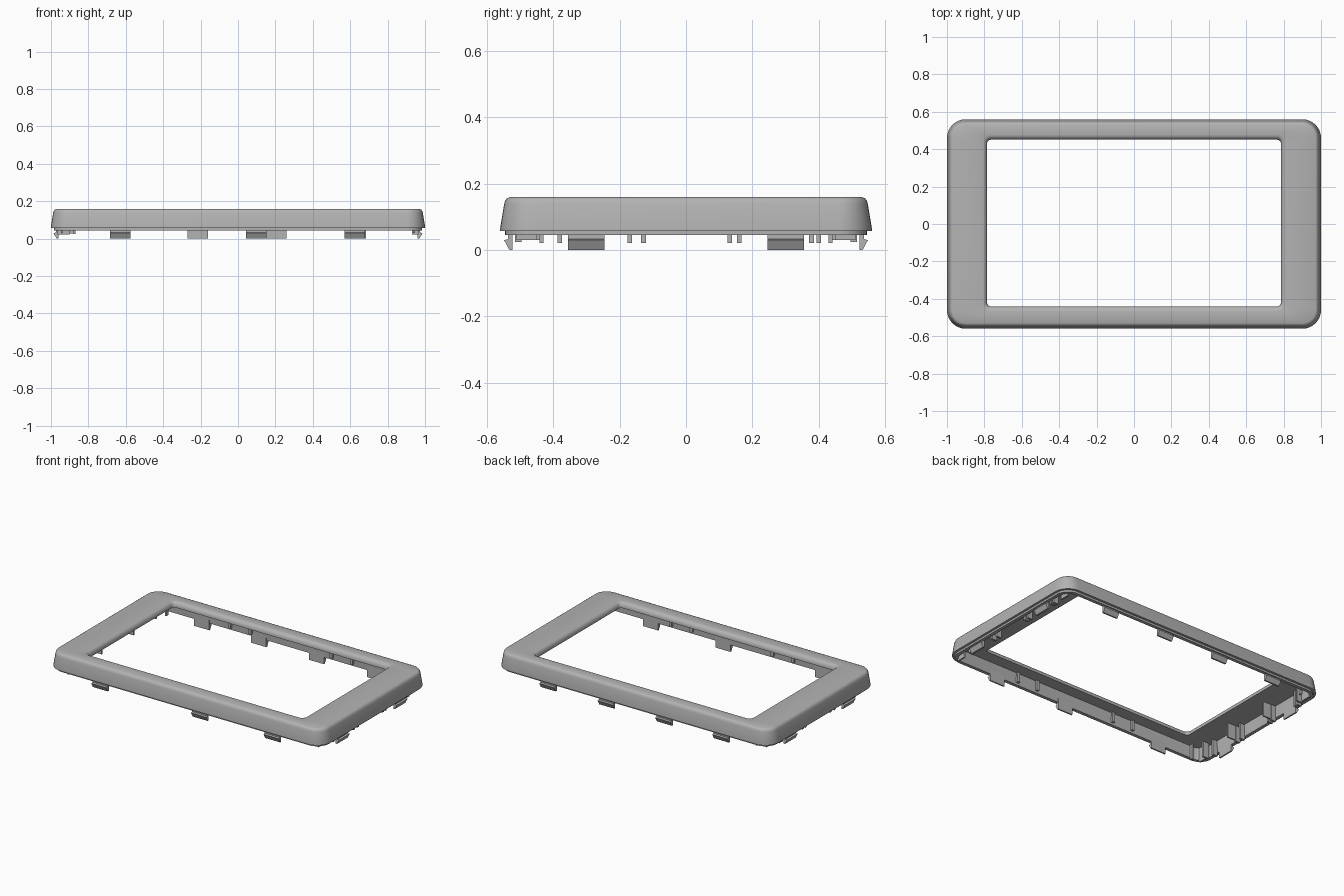
import bpy, bmesh, math
from mathutils import Matrix, Vector

if "Cube" in bpy.data.objects:
    bpy.data.objects.remove(bpy.data.objects["Cube"])

grey = bpy.data.materials.new("plastic grey")
grey.diffuse_color = (0.45, 0.45, 0.45, 1)
grey.use_nodes = True
grey.node_tree.nodes["Principled BSDF"].inputs["Base Color"].default_value = grey.diffuse_color


def finish(name, bm, smooth=False):
    bmesh.ops.recalc_face_normals(bm, faces=bm.faces)
    me = bpy.data.meshes.new(name)
    bm.to_mesh(me)
    bm.free()
    me.materials.append(grey)
    ob = bpy.data.objects.new(name, me)
    bpy.context.collection.objects.link(ob)
    if smooth:
        bpy.ops.object.select_all(action='DESELECT')
        ob.select_set(True)
        bpy.context.view_layer.objects.active = ob
        bpy.ops.object.shade_smooth_by_angle(angle=math.radians(32))
    return ob


def rounded_loop(bm, hx, hy, r, z, cy=0.0, steps=8):
    """Closed rounded rectangle, always the same vertex count."""
    verts = []
    for k, (sx, sy) in enumerate([(1, 1), (-1, 1), (-1, -1), (1, -1)]):
        for i in range(steps + 1):
            a = math.pi / 2 * (k + i / steps)
            verts.append(bm.verts.new((sx * (hx - r) + r * math.cos(a),
                                       cy + sy * (hy - r) + r * math.sin(a), z)))
    return verts


# Bezel shell: outer skin, rounded window edge, underside and hollow skirt
bm = bmesh.new()
loops = []
for d, z in [(.015, .058), (0, .058), (0, .066), (.012, .138), (.015, .148), (.021, .156), (.03, .16)]:
    loops.append(rounded_loop(bm, 1 - d, .56 - d, .1 - d, z))
for d, z in [(0, .16), (.008, .158), (.015, .152), (.02, .143), (.022, .132), (.022, .125)]:
    loops.append(rounded_loop(bm, .807 - d, .472 - d * 1.2, .042 - d, z, .005))
for d, z in [(.04, .125), (.037, .045), (.015, .045)]:
    loops.append(rounded_loop(bm, 1 - d, .56 - d, .1 - d, z))
for a, b in zip(loops, loops[1:] + loops[:1]):
    for i in range(len(a)):
        j = (i + 1) % len(a)
        bm.faces.new((a[i], a[j], b[j], b[i]))
finish("bezel_frame", bm, True)


def clip(name, x, y, angle, width=.11):
    """Barbed snap clip; the profile's outward axis is turned by angle."""
    profile = [(-.020, .10), (-.020, .0), (-.010, .0), (.006, .03), (-.006, .033), (-.006, .05), (-.006, .10)]
    bm = bmesh.new()
    ends = [[bm.verts.new((u, s * width / 2, z)) for u, z in profile] for s in (-1, 1)]
    n = len(profile)
    for e in ends:
        bm.faces.new(e)
    for i in range(n):
        j = (i + 1) % n
        bm.faces.new((ends[0][i], ends[0][j], ends[1][j], ends[1][i]))
    bm.transform(Matrix.Translation((x, y, 0)) @ Matrix.Rotation(angle, 4, 'Z'))
    finish(name, bm)


def box(name, x0, x1, y0, y1, z0, z1):
    bm = bmesh.new()
    size = Vector((x1 - x0, y1 - y0, z1 - z0))
    mid = Vector((x0 + x1, y0 + y1, z0 + z1)) / 2
    bmesh.ops.create_cube(bm, size=1, matrix=Matrix.Translation(mid) @ Matrix.Diagonal((*size, 1)))
    finish(name, bm)


# Snap clips along the four sides
for x in (-.63, .097, .625):
    clip("front_clip", x, -.542, -math.pi / 2)
for x in (-.63, -.215, .205, .63):
    clip("back_clip", x, .542, math.pi / 2)
for y in (-.3, .3):
    clip("right_clip", .98, y, 0)
    clip("left_clip", -.98, y, math.pi)

# Stiffening ribs inside the left end, shorter ones inside the right end
for y in (-.38, -.17, -.128, .132, .16, .378, .4):
    box("left_rib", -.965, -.93, y - .007, y + .007, .022, .126)
    box("right_rib", .93, .965, y - .007, y + .007, .022, .126)
for y in (-.17, .16):
    box("left_long_rib", -.94, -.87, y - .005, y + .005, .028, .126)

# Corner locating walls
for s in (-1, 1):
    box("left_corner_wall", -.945, -.935, min(s * .43, s * .51), max(s * .43, s * .51), .03, .126)
    box("right_corner_wall", .935, .945, min(s * .45, s * .51), max(s * .45, s * .51), .03, .126)
    box("corner_rib", -.945, -.90, s * .435 - .006, s * .435 + .006, .022, .126)
    box("corner_post", -.88, -.868, s * .505 - .01, s * .505 + .01, .025, .126)

# Small knobs on the inside of the long walls
for x in (-.42, -.27, .32, .47):
    box("front_knob", x - .01, x + .01, -.526, -.508, .06, .126)
    box("back_knob", x - .01, x + .01, .508, .526, .06, .126)
